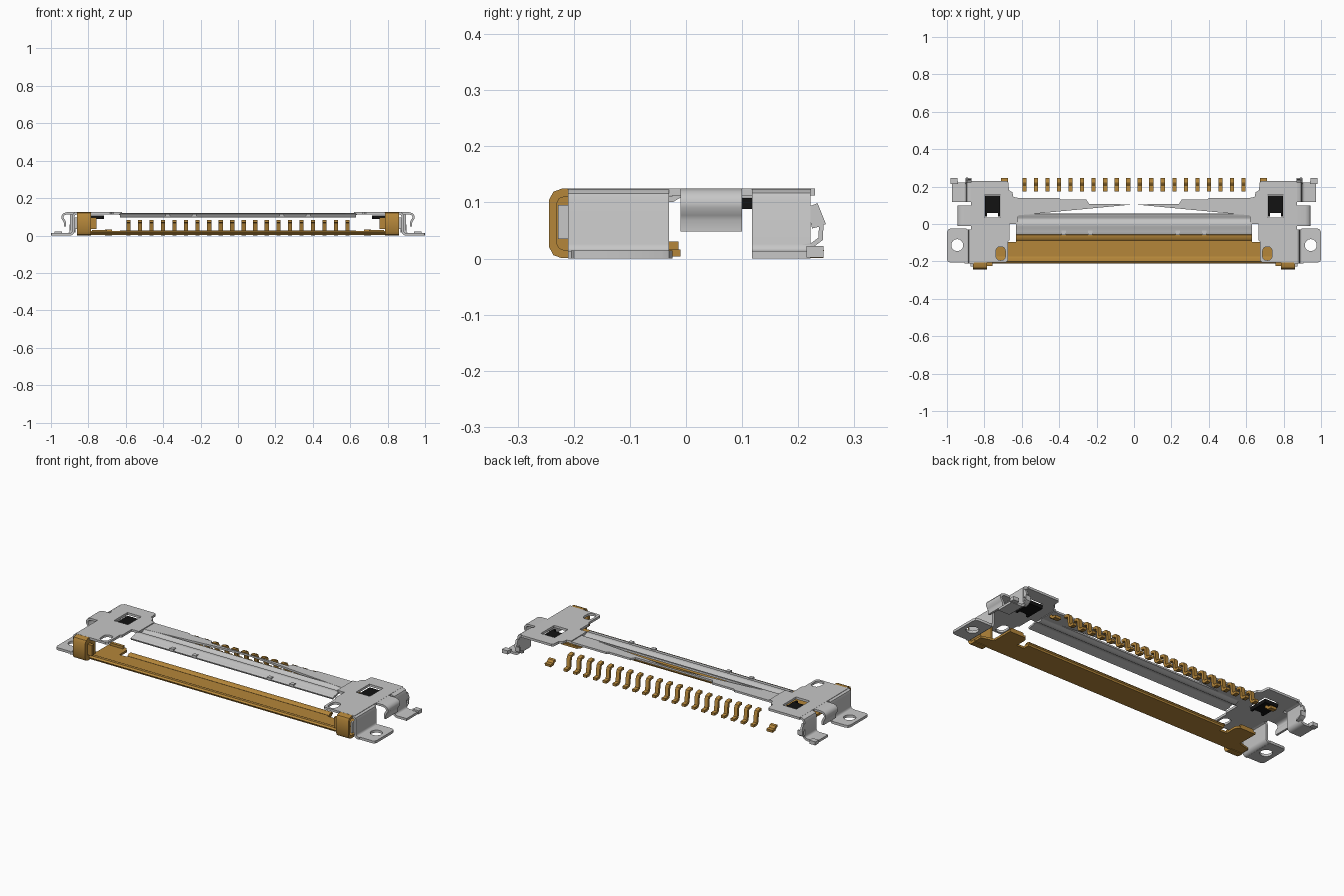
import bpy, bmesh, math
from mathutils import Vector


def material(name, rgb):
    m = bpy.data.materials.new(name)
    m.diffuse_color = (*rgb, 1)
    return m


STEEL = material("steel grey", (0.57, 0.57, 0.57))
GOLD = material("contact gold", (0.46, 0.24, 0.042))
BLACK = material("latch black", (0.006, 0.006, 0.006))


def finish(bm, name, mat, mirror=False):
    bmesh.ops.recalc_face_normals(bm, faces=bm.faces)
    me = bpy.data.meshes.new(name)
    bm.to_mesh(me)
    bm.free()
    ob = bpy.data.objects.new(name, me)
    bpy.context.collection.objects.link(ob)
    me.materials.append(mat)
    if mirror:
        ob.modifiers.new("mirror", "MIRROR").use_mirror_merge = False
    bpy.ops.object.select_all(action="DESELECT")
    ob.select_set(True)
    bpy.context.view_layer.objects.active = ob
    bpy.ops.object.shade_smooth_by_angle(angle=math.radians(40))
    return ob


def sheet(name, mat, loops, z0, z1, mirror=False):
    """Flat plate from an outer XY loop plus optional hole loops."""
    bm = bmesh.new()
    edges = []
    for loop in loops:
        vs = [bm.verts.new((x, y, z0)) for x, y in loop]
        edges += [bm.edges.new((vs[i - 1], vs[i])) for i in range(len(vs))]
    bmesh.ops.triangle_fill(bm, edges=edges, use_beauty=True, normal=(0, 0, 1))
    ext = bmesh.ops.extrude_face_region(bm, geom=bm.faces[:])
    up = [g for g in ext["geom"] if isinstance(g, bmesh.types.BMVert)]
    bmesh.ops.translate(bm, verts=up, vec=(0, 0, z1 - z0))
    return finish(bm, name, mat, mirror)


def ribbon(name, mat, path, t, a, b, axis, mirror=False):
    """Bent strip of thickness t: path in XZ (axis 'y') or YZ (axis 'x'), spanning a..b."""
    pts = [Vector(p) for p in path]
    rows = ([], [])
    for i, p in enumerate(pts):
        d0 = (p - pts[i - 1]).normalized() if i else None
        d1 = (pts[i + 1] - p).normalized() if i < len(pts) - 1 else None
        d = ((d0 or d1) + (d1 or d0)).normalized()
        k = t / 2 / max(0.5, d.dot(d0 or d1))
        n = Vector((-d.y, d.x)) * k
        rows[0].append(p + n)
        rows[1].append(p - n)
    ring = rows[0] + rows[1][::-1]
    bm = bmesh.new()
    ends = []
    for w in (a, b):
        ends.append([bm.verts.new((u, w, v) if axis == "y" else (w, u, v)) for u, v in ring])
    n, m = len(ring), len(pts)
    for i in range(n):
        bm.faces.new((ends[0][i - 1], ends[0][i], ends[1][i], ends[1][i - 1]))
    for e in ends:
        for i in range(m - 1):
            bm.faces.new((e[i], e[i + 1], e[n - 2 - i], e[n - 1 - i]))
    return finish(bm, name, mat, mirror)


def box(name, mat, x0, x1, y0, y1, z0, z1, mirror=False):
    return sheet(name, mat, [[(x0, y0), (x1, y0), (x1, y1), (x0, y1)]], z0, z1, mirror)


def oval(cx, cy, rx, ry, n=24, p=1.0):
    """Ellipse loop; p below 1 squares it off into a rounded rectangle."""
    f = lambda v: math.copysign(abs(v) ** p, v)
    return [(cx + rx * f(math.cos(2 * math.pi * i / n)),
             cy + ry * f(math.sin(2 * math.pi * i / n))) for i in range(n)]


def both(half):
    """Complete a symmetric outline from its right half."""
    return half + [(-x, y) for x, y in reversed(half)]


# Shell: end plates with latch window and inspection hole
sheet("end_plate", STEEL, [
    [(0.62, 0.0), (0.62, 0.14), (0.645, 0.145), (0.65, 0.17), (0.668, 0.18), (0.672, 0.222),
     (0.68, 0.23), (0.872, 0.23), (0.872, -0.205), (0.685, -0.205), (0.675, -0.195),
     (0.675, -0.095), (0.665, -0.085), (0.665, 0.0)],
    [(0.713, 0.035), (0.8, 0.035), (0.8, 0.155), (0.713, 0.155)],
    oval(0.713, -0.158, 0.026, 0.036, 24, 0.7)], 0.112, 0.125, True)

# Shell: bent side walls, springs and feet
ribbon("front_side_wall", STEEL, [(0.855, 0.1185), (0.868, 0.1175), (0.877, 0.112), (0.88, 0.102),
       (0.88, 0.025), (0.883, 0.014), (0.892, 0.0075), (0.905, 0.0065)],
       0.013, -0.21, -0.03, "y", True)
ribbon("side_spring", STEEL, [(0.86, 0.1185), (0.915, 0.1185), (0.93, 0.114), (0.938, 0.104),
       (0.938, 0.092), (0.93, 0.08), (0.925, 0.07), (0.925, 0.048)],
       0.012, -0.01, 0.1, "y", True)
ribbon("rear_side_wall", STEEL, [(0.86, 0.1185), (0.878, 0.1175), (0.889, 0.112), (0.893, 0.102),
       (0.893, 0.025), (0.896, 0.014), (0.905, 0.0075), (0.915, 0.0065), (0.972, 0.0065)],
       0.013, 0.118, 0.222, "y", True)
sheet("rear_foot_tip", STEEL, [[(0.94, 0.215), (0.98, 0.215), (0.98, 0.245), (0.945, 0.245)]],
      0.002, 0.022, True)
ribbon("rear_wall_tip", STEEL, [(0.22, 0.073), (0.232, 0.076), (0.242, 0.08)], 0.04,
       0.887, 0.899, "x", True)
ribbon("rear_wall_hook", STEEL, [(0.205, 0.02), (0.225, 0.024), (0.24, 0.035), (0.241, 0.06)],
       0.008, 0.87, 0.9, "x", True)

# Mounting ears with screw holes
sheet("mounting_ear", STEEL, [
    [(0.895, -0.205), (0.985, -0.205), (0.996, -0.2), (1.0, -0.188), (1.0, -0.045),
     (0.994, -0.03), (0.98, -0.024), (0.895, -0.024)],
    oval(0.945, -0.113, 0.032, 0.032)], 0.0, 0.014, True)

# Shell: long centre strip and its ribbed front channel
sheet("centre_strip", STEEL, [both([
    (0.0, 0.105), (0.24, 0.107), (0.255, 0.13), (0.39, 0.13), (0.4, 0.14),
    (0.635, 0.14), (0.635, 0.045), (0.0, 0.045)][:-1])], 0.109, 0.12)
ribbon("strip_channel", STEEL, [(0.055, 0.1145), (0.044, 0.113), (0.034, 0.105), (0.02, 0.105),
       (0.008, 0.113), (-0.012, 0.113), (-0.024, 0.106), (-0.04, 0.106), (-0.055, 0.1)],
       0.01, -0.632, 0.632, "x")
for i, x in enumerate((0.235, 0.375)):
    box("channel_tab_%d" % i, STEEL, x - 0.012, x + 0.012, -0.058, -0.036, 0.104, 0.115, True)

# Gold floor with rounded front fold and rear ridge
sheet("floor_plate", GOLD, [both([
    (0.63, -0.06), (0.63, -0.095), (0.675, -0.095), (0.675, -0.03), (0.69, -0.01), (0.79, -0.01),
    (0.79, -0.13), (0.86, -0.15), (0.86, -0.2), (0.845, -0.205)])], 0.004, 0.016)
ribbon("floor_front_fold", GOLD, [(-0.208, 0.012), (-0.2, 0.019), (-0.185, 0.019), (-0.175, 0.014)],
       0.008, -0.8, 0.8, "x")
ribbon("floor_rear_ridge", GOLD, [(-0.085, 0.014), (-0.075, 0.022), (-0.06, 0.022), (-0.052, 0.014)],
       0.008, -0.63, 0.63, "x")
box("floor_end_stop", GOLD, 0.7, 0.78, -0.03, -0.013, 0.01, 0.03, True)

# Gold front hooks at both ends
ribbon("front_hook", GOLD, [(-0.2, 0.117), (-0.22, 0.117), (-0.231, 0.113), (-0.237, 0.102),
       (-0.237, 0.023), (-0.231, 0.012), (-0.22, 0.008), (-0.195, 0.008)],
       0.015, 0.785, 0.862, "x", True)
box("hook_inner_tab", GOLD, 0.757, 0.79, -0.225, -0.205, 0.035, 0.095, True)
box("hook_side", GOLD, 0.785, 0.795, -0.235, -0.15, 0.015, 0.112, True)
box("hook_backing", STEEL, 0.862, 0.874, -0.228, -0.205, 0.035, 0.095, True)

# Black latches hanging in the windows
sheet("latch", BLACK, [[(0.716, 0.04), (0.728, 0.04), (0.728, 0.06), (0.785, 0.06), (0.785, 0.04),
      (0.797, 0.04), (0.797, 0.153), (0.716, 0.153)]], 0.088, 0.108, True)

# Row of twenty S-shaped contacts
for i in range(20):
    x = (i - 9.5) * 0.0616
    ribbon("contact_%02d" % (i + 1), GOLD, [(0.175, 0.077), (0.192, 0.077), (0.202, 0.073),
           (0.207, 0.063), (0.21, 0.023), (0.214, 0.012), (0.222, 0.008), (0.245, 0.008)],
           0.014, x - 0.011, x + 0.011, "x")

# Outer solder tabs beside the contacts
ribbon("solder_tab", GOLD, [(0.2, 0.024), (0.212, 0.022), (0.222, 0.01), (0.245, 0.008)],
       0.014, 0.675, 0.712, "x", True)
